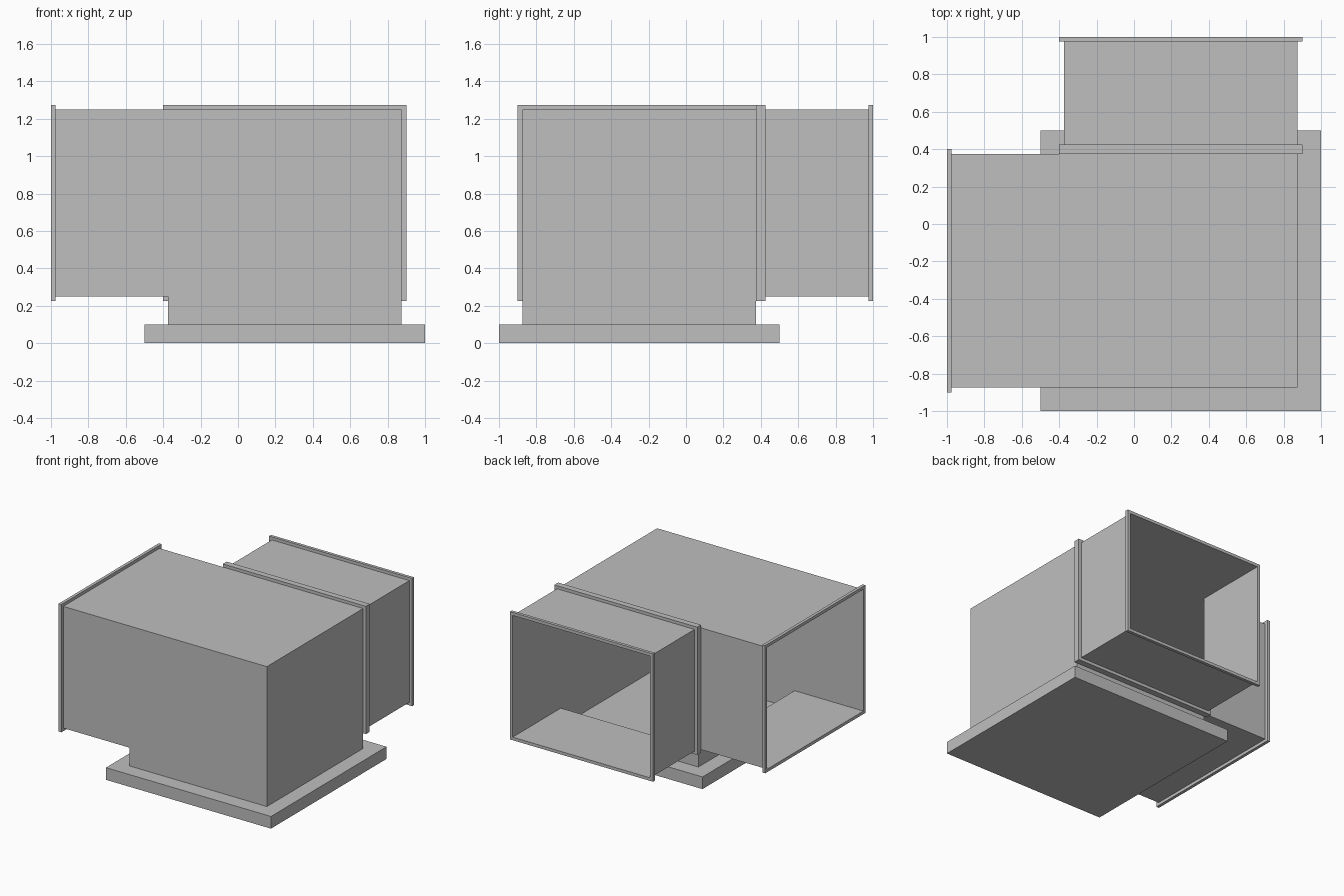
import bpy
import bmesh
from mathutils import Vector

cube = bpy.data.objects.get("Cube")
if cube:
    bpy.data.objects.remove(cube, do_unlink=True)

grey = bpy.data.materials.new("sheet_metal_grey")
grey.use_nodes = True
colour = (0.52, 0.52, 0.52, 1)
grey.diffuse_color = colour
grey.node_tree.nodes["Principled BSDF"].inputs["Base Color"].default_value = colour

# Directions of open sides
WEST, EAST = Vector((-1, 0, 0)), Vector((1, 0, 0))
SOUTH, NORTH = Vector((0, -1, 0)), Vector((0, 1, 0))
DOWN, UP = Vector((0, 0, -1)), Vector((0, 0, 1))


def add_box(bm, low, high, open_sides=()):
    """Add a box between two corners, leaving out the open sides."""
    low, high = Vector(low), Vector(high)
    verts = bmesh.ops.create_cube(bm, size=1)["verts"]
    for v in verts:
        v.co = Vector(h if c > 0 else l for c, l, h in zip(v.co, low, high))
    faces = {f for v in verts for f in v.link_faces}
    for f in faces:
        f.normal_update()
    gone = [f for f in faces if any(f.normal.dot(d) > 0.9 for d in open_sides)]
    bmesh.ops.delete(bm, geom=gone, context="FACES")


def finish(bm, name):
    mesh = bpy.data.meshes.new(name)
    bm.to_mesh(mesh)
    bm.free()
    mesh.materials.append(grey)
    obj = bpy.data.objects.new(name, mesh)
    bpy.context.collection.objects.link(obj)
    return obj


# Main dimensions
X0, X1 = -0.375, 0.875
Y0, Y1 = -0.875, 0.375
BASE, FLOOR, ROOF = 0.1, 0.25, 1.25
LIP = 0.025

# Base slab
bm = bmesh.new()
add_box(bm, (-0.5, -1, 0), (1, 0.5, BASE))
finish(bm, "base_slab")

# Thin duct shell: column stub, corner chamber and two open branches
bm = bmesh.new()
add_box(bm, (X0, Y0, BASE), (X1, Y1, FLOOR), (UP, DOWN))
add_box(bm, (X0, Y0, FLOOR), (X1, Y1, ROOF), (DOWN, WEST, NORTH))
add_box(bm, (-1, Y0, FLOOR), (X0, Y1, ROOF), (WEST, EAST))
add_box(bm, (X0, Y1, FLOOR), (X1, 1, ROOF), (NORTH, SOUTH))
bmesh.ops.remove_doubles(bm, verts=bm.verts, dist=0.0001)
bmesh.ops.dissolve_limit(bm, angle_limit=0.01, verts=bm.verts, edges=bm.edges)
finish(bm, "duct_shell")


def flange(name, axis, start, end, side0, side1):
    """Rectangular ring around a branch that runs along the given axis."""
    bm = bmesh.new()
    bars = (
        (side0 - LIP, side1 + LIP, ROOF, ROOF + LIP),
        (side0 - LIP, side1 + LIP, FLOOR - LIP, FLOOR),
        (side0 - LIP, side0, FLOOR, ROOF),
        (side1, side1 + LIP, FLOOR, ROOF),
    )
    for a, b, bottom, top in bars:
        if axis == "x":
            add_box(bm, (start, a, bottom), (end, b, top))
        else:
            add_box(bm, (a, start, bottom), (b, end, top))
    finish(bm, name)


# Flanges at the openings and at the joint
flange("side_opening_flange", "x", -1, -1 + LIP, Y0, Y1)
flange("back_opening_flange", "y", 1 - LIP, 1, X0, X1)
flange("joint_flange", "y", Y1, Y1 + 2 * LIP, X0, X1)
